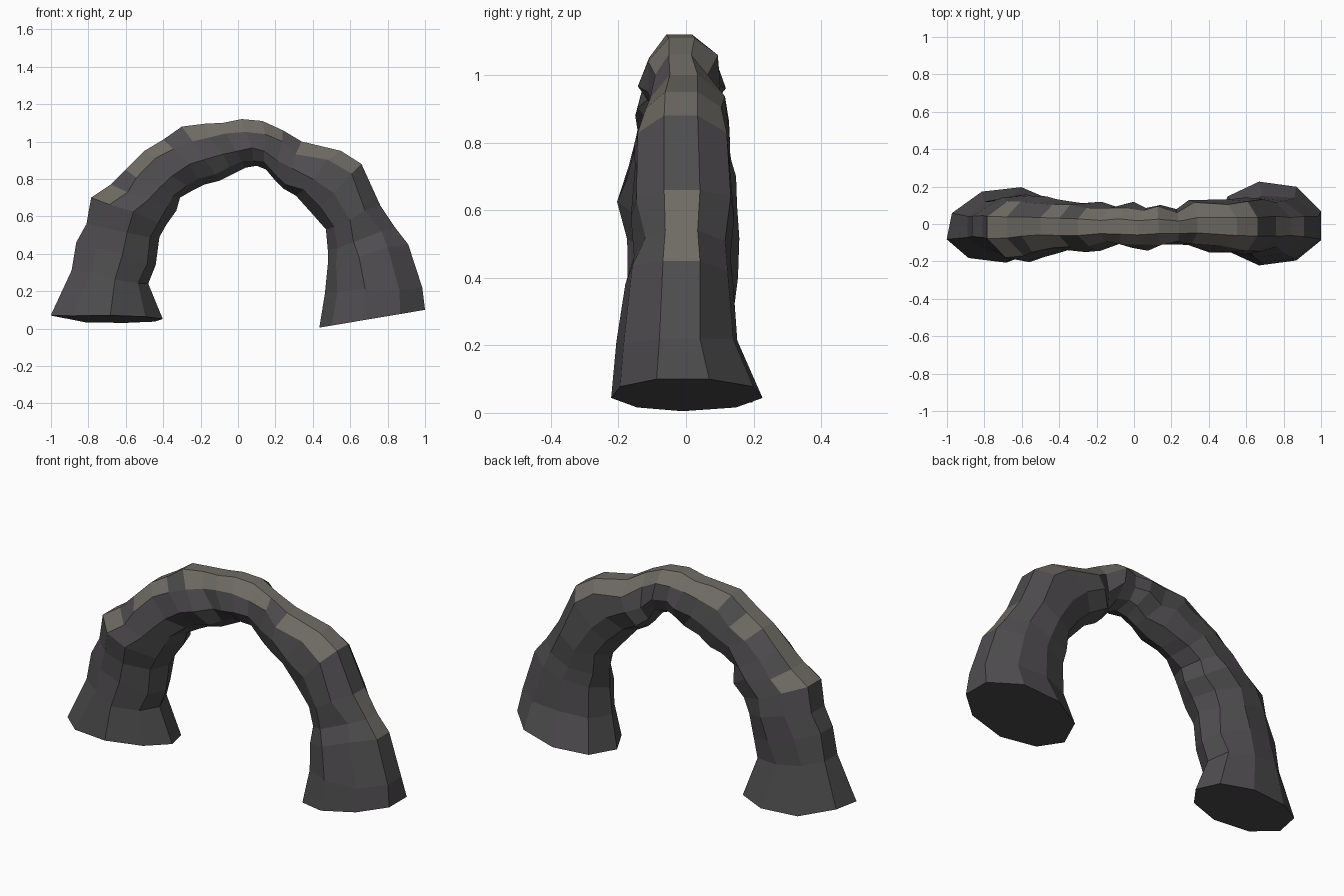
import bpy, bmesh, math, random
from mathutils import Vector

if "Cube" in bpy.data.objects:
    bpy.data.objects.remove(bpy.data.objects["Cube"])

random.seed(4)
SIDES = 9

# Cross-sections along the arch: inner x, z, outer x, z, front y, back y
rings = [
    (-.40, .03, -.985, .07, -.21, .20),
    (-.48, .24, -.89, .31, -.18, .15),
    (-.44, .34, -.865, .46, -.165, .15),
    (-.42, .49, -.81, .56, -.18, .16),
    (-.38, .56, -.785, .70, -.20, .15),
    (-.33, .63, -.68, .77, -.19, .14),
    (-.31, .70, -.60, .85, -.16, .14),
    (-.24, .74, -.50, .95, -.14, .13),
    (-.18, .77, -.40, 1.01, -.15, .12),
    (-.10, .79, -.30, 1.08, -.15, .11),
    (-.02, .83, -.18, 1.095, -.12, .085),
    (.04, .86, -.08, 1.10, -.13, .11),
    (.10, .87, .02, 1.12, -.14, .08),
    (.15, .85, .13, 1.11, -.12, .105),
    (.20, .79, .24, 1.06, -.12, .075),
    (.24, .75, .34, 1.0, -.11, .13),
    (.31, .71, .55, .95, -.15, .13),
    (.40, .61, .66, .88, -.16, .13),
    (.47, .53, .76, .66, -.16, .15),
    (.48, .42, .84, .54, -.15, .13),
    (.48, .34, .91, .45, -.17, .15),
    (.465, .19, .985, .22, -.20, .15),
    (.435, .005, 1.0, .10, -.225, .23),
]


def rock_material(name, color):
    m = bpy.data.materials.new(name)
    m.diffuse_color = (*color, 1)
    m.use_nodes = True
    m.node_tree.nodes["Principled BSDF"].inputs["Base Color"].default_value = m.diffuse_color
    return m


bm = bmesh.new()
loops = []
for n, (ix, iz, ox, oz, y0, y1) in enumerate(rings):
    inner, outer = Vector((ix, 0, iz)), Vector((ox, 0, oz))
    mid, half = (inner + outer) / 2, (outer - inner) / 2
    end = n in (0, len(rings) - 1)
    loop = []
    for k in range(SIDES):
        a = math.tau * (k + .5) / SIDES
        c, s = math.cos(a), math.sin(a)
        if c > 0:                       # flat outer facet reaches the silhouette
            c /= math.cos(math.pi / SIDES)
        p = mid + half * c
        p.y = s * y1 if s > 0 else -s * y0
        p.y -= .01 if abs(s) < .5 else 0
        if n == 0:                      # left foot is skewed, lower at the back
            p.x += .2 * p.y
            p.z = .05 - .1 * p.y if c < .9 else p.z
        # chipped rock surface on the flanks, clean silhouette and ends
        if not end and abs(s) > .5:
            p += Vector([random.uniform(-.013, .013) for _ in range(3)])
        loop.append(bm.verts.new(p))
    loops.append(loop)

# Skin between the cross-sections, closed with flat feet
for a, b in zip(loops, loops[1:]):
    for k in range(SIDES):
        j = (k + 1) % SIDES
        bm.faces.new((a[k], a[j], b[j], b[k]))
bm.faces.new(loops[0])
bm.faces.new(loops[-1])
bmesh.ops.recalc_face_normals(bm, faces=bm.faces)

# Dusty tops on upward-facing facets
for f in bm.faces:
    f.material_index = 1 if f.normal.z > .55 else 0

mesh = bpy.data.meshes.new("rock_arch")
bm.to_mesh(mesh)
bm.free()
mesh.materials.append(rock_material("dark_rock", (.078, .074, .078)))
mesh.materials.append(rock_material("dusty_rock", (.16, .15, .13)))
arch = bpy.data.objects.new("rock_arch", mesh)
bpy.context.collection.objects.link(arch)
